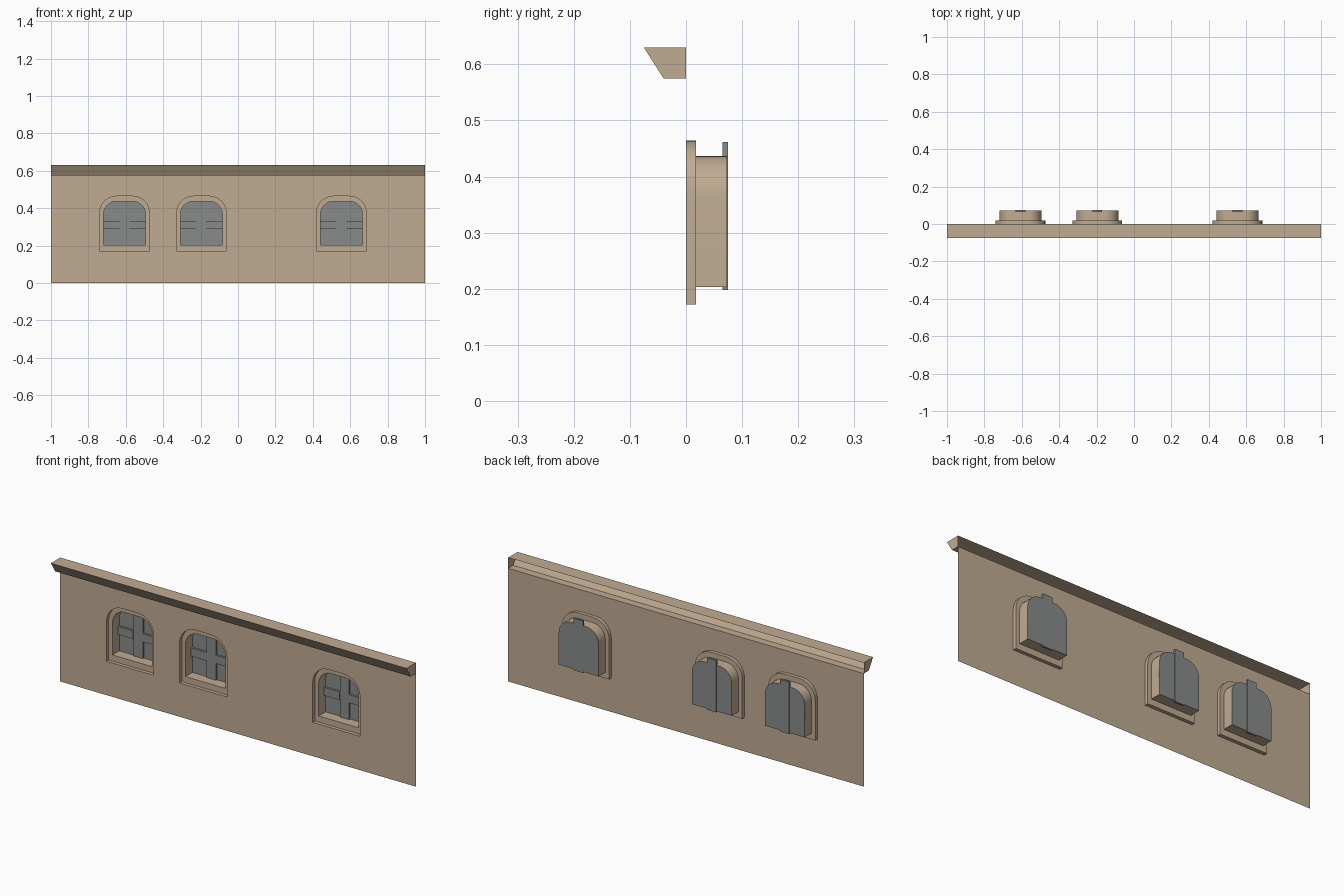
import bpy, bmesh, math
from mathutils import Vector

if "Cube" in bpy.data.objects:
    bpy.data.objects.remove(bpy.data.objects["Cube"])


def material(name, rgb):
    m = bpy.data.materials.new(name)
    m.diffuse_color = (*rgb, 1)
    m.use_nodes = True
    m.node_tree.nodes["Principled BSDF"].inputs["Base Color"].default_value = m.diffuse_color
    return m


STONE = material("tan_stone", (0.53, 0.41, 0.29))
GRAY = material("window_gray", (0.25, 0.255, 0.255))

WINDOWS = (-0.607, -0.196, 0.553)
WALL_TOP, TOP = 0.575, 0.63


def finish(name, bm, mat, smooth=False):
    me = bpy.data.meshes.new(name)
    bm.to_mesh(me)
    bm.free()
    me.materials.append(mat)
    ob = bpy.data.objects.new(name, me)
    bpy.context.collection.objects.link(ob)
    if smooth:
        bpy.ops.object.select_all(action='DESELECT')
        ob.select_set(True)
        bpy.context.view_layer.objects.active = ob
        bpy.ops.object.shade_smooth_by_angle(angle=math.radians(35))
    return ob


def arch(cx, y, half, z0, z1, r, seg=8):
    """Opening outline with rounded top corners, counter-clockwise from the front."""
    pts = [Vector((cx - half, y, z0)), Vector((cx + half, y, z0))]
    for side, start in ((1, 0), (-1, 90)):
        for i in range(seg + 1):
            a = math.radians(start + 90 * i / seg)
            pts.append(Vector((cx + side * (half - r) + r * math.cos(a), y,
                               z1 - r + r * math.sin(a))))
    return pts


def outer(cx, y):
    return arch(cx, y, 0.133, 0.172, 0.464, 0.09)


def inner(cx, y):
    return arch(cx, y, 0.112, 0.203, 0.437, 0.07)


def box(name, x, y, z, mat):
    bm = bmesh.new()
    bmesh.ops.create_cube(bm, size=1)
    for v in bm.verts:
        v.co = Vector([lo + (c + 0.5) * (hi - lo) for c, (lo, hi) in zip(v.co, (x, y, z))])
    return finish(name, bm, mat)


# Wall sheet with the three arched openings
bm = bmesh.new()
edges = []
rect = [Vector(p) for p in ((-1, 0, 0), (1, 0, 0), (1, 0, WALL_TOP), (-1, 0, WALL_TOP))]
for loop in [rect] + [outer(cx, 0) for cx in WINDOWS]:
    vs = [bm.verts.new(p) for p in loop]
    edges += [bm.edges.new((vs[i - 1], vs[i])) for i in range(len(vs))]
bmesh.ops.triangle_fill(bm, use_beauty=True, edges=edges, normal=(0, -1, 0))
bm.normal_update()
for f in bm.faces:
    if f.normal.y > 0:
        f.normal_flip()
finish("wall", bm, STONE)

# Cornice: sloped moulding, open at the back
bm = bmesh.new()
profile = ((0, WALL_TOP), (-0.04, WALL_TOP), (-0.075, TOP), (0, TOP))
left = [bm.verts.new((-1, y, z)) for y, z in profile]
right = [bm.verts.new((1, y, z)) for y, z in profile]
for i in range(3):
    bm.faces.new((left[i], left[i + 1], right[i + 1], right[i]))
bm.faces.new(left[::-1])
bm.faces.new(right)
bm.normal_update()
for f in bm.faces:
    if f.normal.dot(f.calc_center_median() - Vector((0, -0.03, 0.603))) < 0:
        f.normal_flip()
finish("cornice", bm, STONE)

# Windows: stepped reveal, pane and glazing bars
for n, cx in enumerate(WINDOWS, 1):
    bm = bmesh.new()
    rings = [[bm.verts.new(p) for p in loop] for loop in
             (outer(cx, 0), outer(cx, 0.018), inner(cx, 0.018), inner(cx, 0.073))]
    for a, b in zip(rings, rings[1:]):
        for i in range(len(a)):
            j = (i + 1) % len(a)
            bm.faces.new((a[i], a[j], b[j], b[i]))
    finish(f"window_reveal_{n}", bm, STONE, smooth=True)

    bm = bmesh.new()
    bm.faces.new([bm.verts.new(p) for p in inner(cx, 0.073)])
    finish(f"window_pane_{n}", bm, GRAY)

    box(f"upright_bar_{n}", (cx - 0.026, cx + 0.026), (0.065, 0.075), (0.198, 0.462), GRAY)
    for side, name in ((-1, "left"), (1, "right")):
        xs = sorted((cx + side * 0.026, cx + side * 0.112))
        box(f"cross_bar_{name}_{n}", xs, (0.062, 0.0725), (0.29, 0.332), GRAY)
